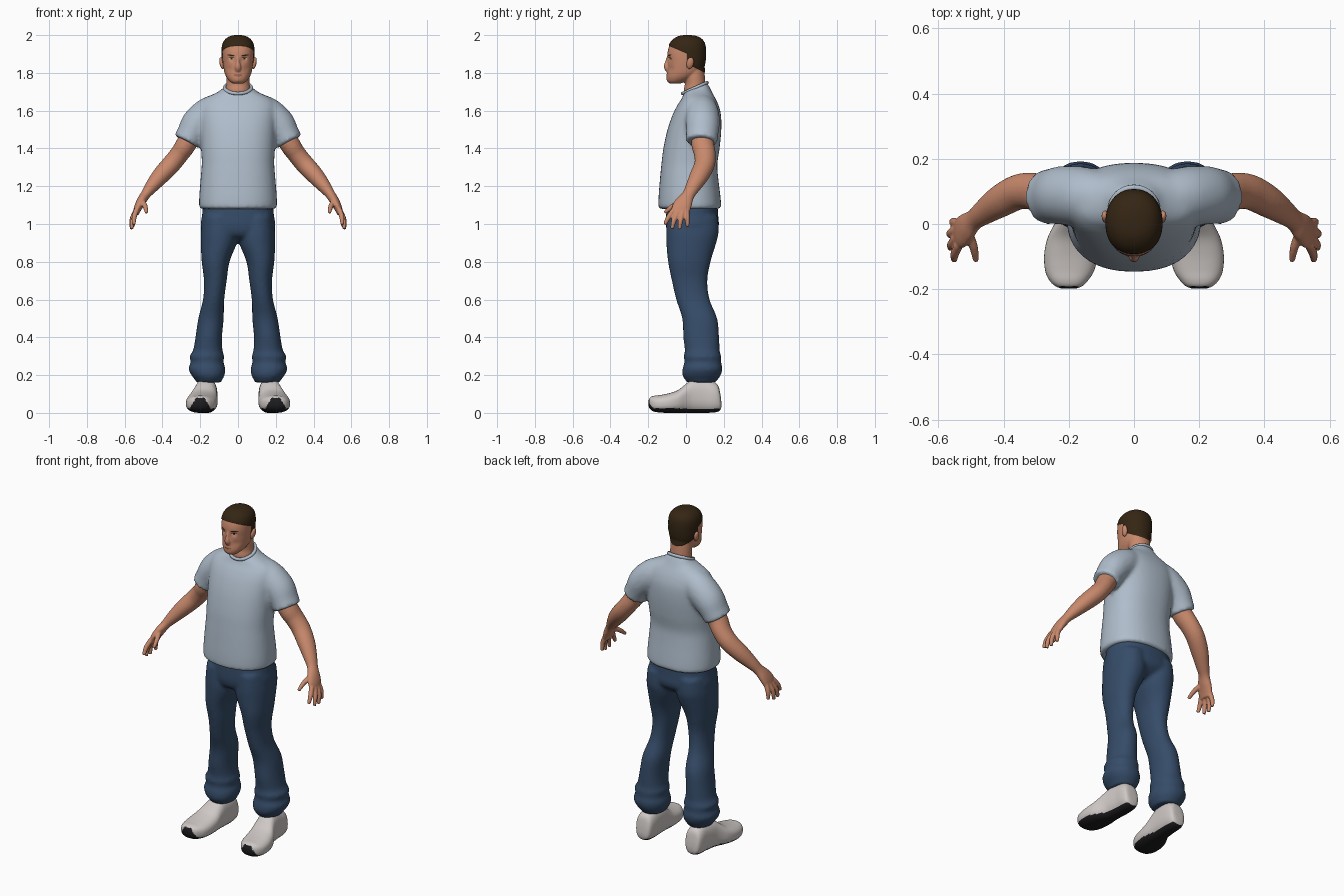
import bpy, bmesh, math
from mathutils import Vector, Matrix
from mathutils.bvhtree import BVHTree

if "Cube" in bpy.data.objects:
    bpy.data.objects.remove(bpy.data.objects["Cube"])


def material(name, rgb):
    m = bpy.data.materials.new(name)
    m.diffuse_color = (*rgb, 1)
    m.use_nodes = True
    m.node_tree.nodes["Principled BSDF"].inputs["Base Color"].default_value = m.diffuse_color
    return m


SKIN = material("skin", (0.58, 0.25, 0.15))
HAIR = material("dark brown hair", (0.035, 0.019, 0.007))
SHIRT = material("pale blue cotton", (0.43, 0.51, 0.60))
DENIM = material("blue denim", (0.036, 0.072, 0.14))
SHOE = material("off white", (0.62, 0.58, 0.56))
SOLE = material("black rubber", (0.012, 0.012, 0.014))
EYE = material("eye white", (0.6, 0.55, 0.5))
LIP = material("lip", (0.36, 0.13, 0.09))


def dense(rows, k=4):
    """Smooth (Catmull-Rom) interpolation of rows of numbers."""
    out = []
    for i in range(len(rows) - 1):
        a, b = rows[max(i - 1, 0)], rows[i]
        c, d = rows[i + 1], rows[min(i + 2, len(rows) - 1)]
        for j in range(k):
            t = j / k
            out.append([0.5 * (2 * q + (r - p) * t + (2 * p - 5 * q + 4 * r - s) * t * t
                               + (3 * q - p - 3 * r + s) * t ** 3)
                        for p, q, r, s in zip(a, b, c, d)])
    return out + [list(rows[-1])]


def ring(c, u, v, e=2.0, n=40):
    def f(w):
        return math.copysign(abs(w) ** (2 / e), w)
    return [c + u * f(math.cos(2 * math.pi * i / n)) + v * f(math.sin(2 * math.pi * i / n))
            for i in range(n)]


def loft(bm, rings, side=1):
    vs = [[bm.verts.new((p.x * side, p.y, p.z)) for p in r] for r in rings]
    n = len(vs[0])
    for a, b in zip(vs, vs[1:]):
        for i in range(n):
            bm.faces.new((a[i], a[(i + 1) % n], b[(i + 1) % n], b[i]))
    bm.faces.new(vs[0])
    bm.faces.new(vs[-1])


def stack(bm, rows, side=1, e=2.3):
    """Horizontal sections: z, x min, x max, y front, y back."""
    loft(bm, [ring(Vector(((x0 + x1) / 2, (y0 + y1) / 2, z)), Vector(((x1 - x0) / 2, 0, 0)),
                   Vector((0, (y1 - y0) / 2, 0)), e) for z, x0, x1, y0, y1 in dense(rows)], side)


def sym(rows):
    return [(z, -w, w, f, b) for z, w, f, b in rows]


def tube(bm, rows, side=1, n=24):
    """Limb along a path: x, y, z, radius across, radius in depth."""
    d = dense(rows)
    pts = [Vector(r[:3]) for r in d]
    rings = []
    for i, r in enumerate(d):
        t = (pts[min(i + 1, len(d) - 1)] - pts[max(i - 1, 0)]).normalized()
        u = t.cross(Vector((0, 1, 0))).normalized()
        rings.append(ring(pts[i], u * r[3], u.cross(t) * r[4], 2, n))
    loft(bm, rings, side)


def finish(name, bm, mat, voxel=0, smooth=0, angle=60):
    bmesh.ops.recalc_face_normals(bm, faces=bm.faces)
    me = bpy.data.meshes.new(name)
    bm.to_mesh(me)
    bm.free()
    ob = bpy.data.objects.new(name, me)
    bpy.context.collection.objects.link(ob)
    if voxel:
        m = ob.modifiers.new("fuse", 'REMESH')
        m.mode, m.voxel_size = 'VOXEL', voxel
        s = ob.modifiers.new("soften", 'SMOOTH')
        s.factor, s.iterations = 0.5, smooth
        bpy.context.view_layer.update()
        dg = bpy.context.evaluated_depsgraph_get()
        me = bpy.data.meshes.new_from_object(ob.evaluated_get(dg))
        ob.modifiers.clear()
        ob.data = me
    me.materials.clear()
    me.materials.append(mat)
    me.polygons.foreach_set("use_smooth", [True] * len(me.polygons))
    me.set_sharp_from_angle(angle=math.radians(angle))
    return ob


# Shirt: torso and both sleeves fused
bm = bmesh.new()
stack(bm, sym([(1.08, .198, -.14, .18), (1.092, .206, -.146, .187), (1.15, .205, -.145, .182),
               (1.25, .197, -.137, .17), (1.32, .192, -.13, .166), (1.4, .195, -.12, .178),
               (1.5, .2, -.098, .187), (1.58, .205, -.07, .185), (1.63, .2, -.045, .172),
               (1.665, .175, -.022, .156), (1.69, .125, -.012, .142), (1.71, .09, 0, .132),
               (1.73, .07, .03, .122), (1.75, .045, .06, .11)]))
for s in (1, -1):
    tube(bm, [(.10, .08, 1.615, .08, .08), (.155, .085, 1.58, .09, .09),
              (.215, .088, 1.53, .086, .09), (.25, .085, 1.475, .075, .085),
              (.272, .082, 1.435, .073, .083)], s, 40)
finish("shirt", bm, SHIRT, .011, 5)
bpy.ops.mesh.primitive_torus_add(major_radius=.071, minor_radius=.009, major_segments=40,
                                 minor_segments=10, location=(0, .047, 1.72), rotation=(.42, 0, 0))
collar = bpy.context.object
collar.name = "collar"
collar.data.materials.append(SHIRT)
bpy.ops.object.shade_smooth()

# Trousers: hips and two legs with bunched cuffs
bm = bmesh.new()
stack(bm, sym([(1.13, .183, -.1, .165), (1.05, .19, -.105, .17), (.98, .194, -.105, .172),
               (.935, .13, -.085, .13), (.915, .04, -.03, .08)]))
for s in (1, -1):
    stack(bm, [(1.04, .01, .188, -.1, .168), (.96, .003, .196, -.105, .173),
               (.9, .006, .197, -.104, .16), (.8, .045, .192, -.095, .13),
               (.7, .06, .18, -.075, .113), (.6, .073, .185, -.052, .125),
               (.5, .076, .21, -.02, .165), (.4, .085, .225, -.014, .175),
               (.33, .082, .238, -.006, .178), (.3, .073, .256, -.012, .186),
               (.268, .077, .25, -.008, .186), (.235, .067, .262, -.018, .193),
               (.2, .071, .247, -.019, .184), (.175, .084, .227, -.004, .167),
               (.16, .09, .22, .008, .155)], s, 2.15)
finish("trousers", bm, DENIM, .011, 3)

# Arms with palms, fingers and thumbs
fingers = [[(.537, -.064, 1.075), (.55, -.093, 1.035), (.551, -.112, .998)],
           [(.543, -.042, 1.065), (.56, -.063, 1.02), (.562, -.074, .975)],
           [(.543, -.018, 1.065), (.562, -.028, 1.02), (.563, -.035, .972)],
           [(.538, .003, 1.07), (.553, .006, 1.03), (.555, .008, .985)],
           [(.51, -.02, 1.125), (.492, -.07, 1.095), (.484, -.113, 1.06)]]
for label, s in (("left_arm", 1), ("right_arm", -1)):
    bm = bmesh.new()
    tube(bm, [(.2, .09, 1.55, .05, .058), (.27, .088, 1.43, .054, .06), (.31, .1, 1.37, .05, .057),
              (.355, .098, 1.315, .05, .054), (.41, .07, 1.255, .046, .05),
              (.46, .036, 1.195, .035, .039), (.49, .013, 1.155, .026, .033),
              (.512, -.008, 1.12, .025, .044), (.53, -.025, 1.085, .021, .05),
              (.542, -.03, 1.05, .015, .044)], s)
    for f in fingers:
        tube(bm, [(*p, r, r) for p, r in zip(f, (.0145, .0135, .0095))], s, 12)
    finish(label, bm, SKIN, .005, 2)

# Head and neck with nose
bm = bmesh.new()
stack(bm, sym([(1.744, .028, -.085, -.03), (1.755, .044, -.096, 0), (1.775, .06, -.1, .04),
               (1.80, .071, -.098, .075), (1.83, .077, -.097, .093), (1.86, .081, -.096, .1),
               (1.895, .083, -.099, .103), (1.93, .083, -.093, .102), (1.96, .076, -.08, .095),
               (1.98, .06, -.06, .078), (1.992, .038, -.035, .052), (1.996, .015, -.01, .025)]), 1, 2.2)
stack(bm, sym([(1.62, .06, 0, .1), (1.70, .064, -.012, .105), (1.74, .062, -.006, .103),
               (1.78, .062, -.01, .1), (1.83, .06, -.01, .095)]), 1, 2)
tube(bm, [(0, -.09, 1.89, .008, .009), (0, -.099, 1.86, .009, .011),
          (0, -.103, 1.832, .016, .014), (0, -.096, 1.812, .014, .011)])
head = finish("head", bm, SKIN, .005, 2)
head.data.materials.append(HAIR)

# Facial relief: x, z, radius, push in depth
dabs = [(-.034, 1.876, .013, .009), (.034, 1.876, .013, .009), (0, 1.789, .014, -.004),
        (0, 1.762, .014, -.004), (-.045, 1.82, .018, .004), (.045, 1.82, .018, .004)]
bm = bmesh.new()
bm.from_mesh(head.data)
for v in bm.verts:
    if v.co.y < -.03:
        x, z = v.co.x, v.co.z
        v.co.y += sum(a * math.exp(-((x - cx) ** 2 + (z - cz) ** 2) / r ** 2) for cx, cz, r, a in dabs)
# Hairline: cut along three planes, then colour and thicken the hair side
for co, no in (((0, -.1, 1.947), (0, .427, 1)), ((0, .005, 1.85), (0, 1, 0)),
               ((0, .005, 1.85), (0, .526, 1))):
    bmesh.ops.bisect_plane(bm, geom=bm.verts[:] + bm.edges[:] + bm.faces[:],
                           plane_co=co, plane_no=no, dist=1e-5)
for f in bm.faces:
    c = f.calc_center_median()
    top = c.z > 1.947 - .427 * (c.y + .1)
    back = c.y > .005 and c.z > 1.85 - .526 * (c.y - .005)
    f.material_index = int(top or back)
    f.smooth = True
bm.normal_update()
for v, n in [(v, v.normal.copy()) for v in bm.verts
             if v.link_faces and all(f.material_index for f in v.link_faces)]:
    v.co += n * .004
bm.to_mesh(head.data)
bm.free()

# Ears
bm = bmesh.new()
for s in (1, -1):
    bmesh.ops.create_uvsphere(bm, u_segments=16, v_segments=10, radius=1,
                              matrix=Matrix.Translation((s * .086, .022, 1.852))
                              @ Matrix.Rotation(s * .2, 4, 'Y') @ Matrix.Rotation(-.2, 4, 'X')
                              @ Matrix.Diagonal((.012, .019, .032, 1)))
finish("ears", bm, SKIN)

# Face details: thin plates laid on the face
tree = BVHTree.FromPolygons([v.co for v in head.data.vertices],
                            [p.vertices[:] for p in head.data.polygons])


def plate(name, mat, cx, cz, w, h, tilt=0, lift=.0015, n=20):
    bm = bmesh.new()
    rows = []
    for k in (.05, .4, .7, 1):
        row = []
        for i in range(n):
            a = -2 * math.pi * i / n
            px, pz = w * k * math.cos(a), h * k * math.sin(a)
            x, z = cx + px, cz + pz + tilt * px
            hit = tree.ray_cast(Vector((x, -1, z)), Vector((0, 1, 0)))[0]
            row.append(Vector((x, (hit.y if hit else -.08) - lift, z)))
        rows.append(row)
    vs = [[bm.verts.new(p) for p in r] for r in rows]
    bm.faces.new(vs[0])
    for a, b in zip(vs, vs[1:]):
        for i in range(n):
            bm.faces.new((a[i], b[i], b[(i + 1) % n], a[(i + 1) % n]))
    ob = finish(name, bm, mat)
    if ob.data.polygons[0].normal.y > 0:
        ob.data.flip_normals()


for label, s in (("left", 1), ("right", -1)):
    plate(label + "_eye", EYE, s * .034, 1.875, .0135, .0055)
    plate(label + "_iris", HAIR, s * .034, 1.875, .006, .0055, 0, .0025)
    plate(label + "_eyelid", HAIR, s * .034, 1.8805, .0145, .0018, 0, .003)
    plate(label + "_eyebrow", HAIR, s * .037, 1.893, .02, .0035, s * .1)
plate("lips", LIP, 0, 1.788, .024, .0065)
plate("mouth_line", HAIR, 0, 1.789, .022, .0011, 0, .0025)

# Shoes: y, centre x, half width, bottom, top
shoe = [(.187, .165, .022, .03, .06), (.182, .165, .038, .016, .1), (.17, .165, .048, .007, .145),
        (.145, .165, .054, .002, .165), (.1, .165, .056, 0, .178), (.04, .17, .06, 0, .178),
        (.005, .176, .066, 0, .158), (-.04, .186, .078, 0, .122), (-.09, .193, .082, 0, .104),
        (-.14, .197, .076, .002, .094), (-.172, .2, .06, .008, .09), (-.19, .2, .042, .02, .082),
        (-.198, .2, .022, .035, .065)]
for label, s in (("left", 1), ("right", -1)):
    bm = bmesh.new()
    loft(bm, [ring(Vector((x, y, (a + b) / 2)), Vector((w, 0, 0)), Vector((0, 0, (b - a) / 2)), 2.5, 56)
              for y, x, w, a, b in dense(shoe, 5)], s)
    ob = finish(label + "_shoe", bm, SHOE, angle=80)
    ob.data.materials.append(SOLE)
    for p in ob.data.polygons:
        c = p.center
        toe = c.y < -.165 and c.z < .08 and abs(abs(c.x) - .2) < .07 - .6 * c.z
        if p.normal.z < -.55 or c.z < .012 or toe:
            p.material_index = 1
    # Ankle between shoe and cuff
    bm = bmesh.new()
    stack(bm, [(.1, .125, .205, .05, .135), (.16, .125, .205, .05, .135),
               (.24, .12, .21, .045, .14)], s, 2)
    finish(label + "_ankle", bm, SKIN)
